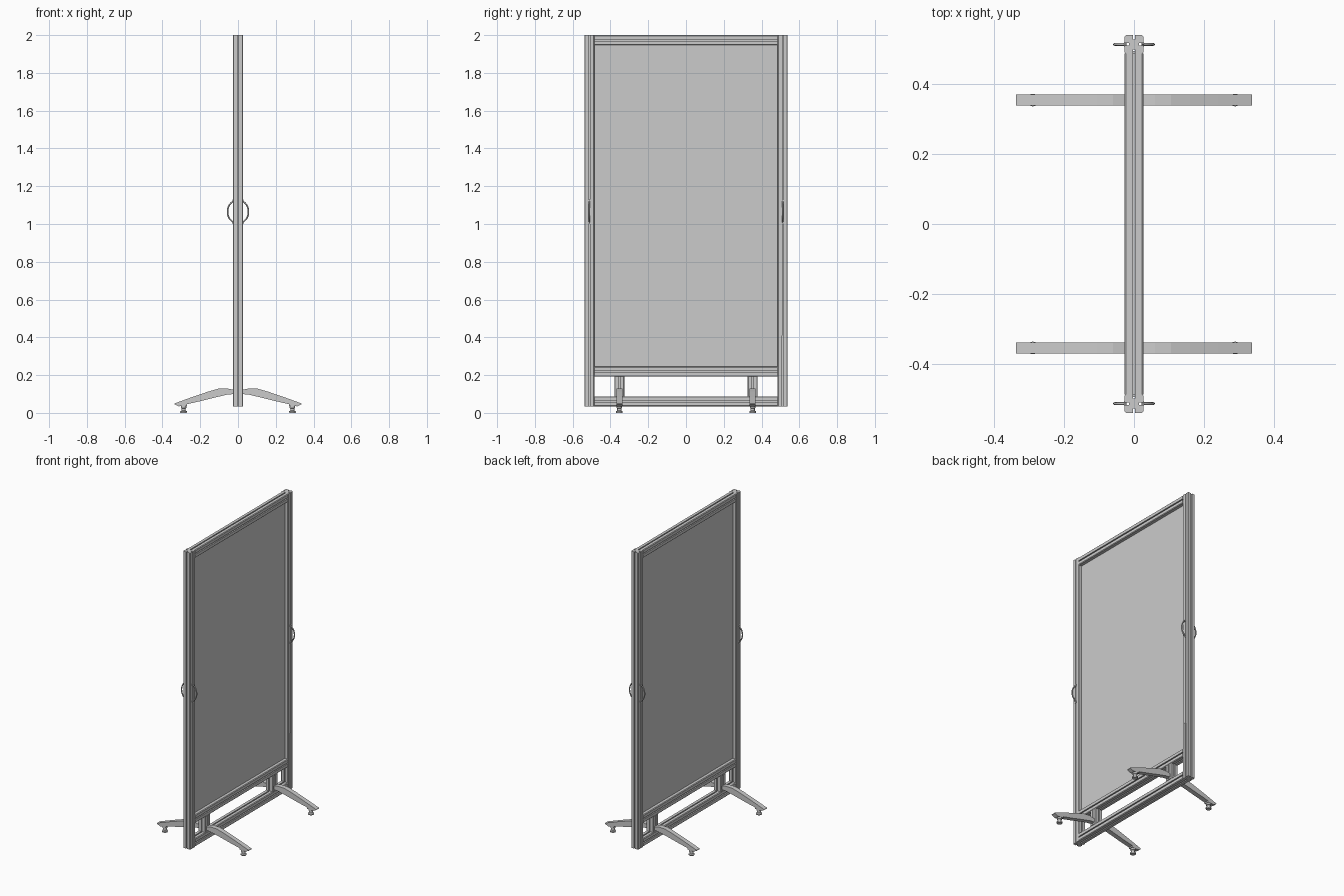
import bpy, bmesh, math
from mathutils import Vector

if "Cube" in bpy.data.objects:
    bpy.data.objects.remove(bpy.data.objects["Cube"])

H = 0.0265          # half width of the square frame profile
UY = 0.5115         # y of the upright centres
POST_Y = 0.353      # y of the short posts and legs


def make_object(name, bm):
    bmesh.ops.recalc_face_normals(bm, faces=bm.faces)
    mesh = bpy.data.meshes.new(name)
    bm.to_mesh(mesh)
    bm.free()
    ob = bpy.data.objects.new(name, mesh)
    bpy.context.collection.objects.link(ob)
    return ob


def prism(name, pts, start, u, v, vec):
    """Extrude a 2D outline (in the u, v axes) from start along vec."""
    start, u, v, vec = map(Vector, (start, u, v, vec))
    bm = bmesh.new()
    a = [bm.verts.new(start + u * p + v * q) for p, q in pts]
    b = [bm.verts.new(w.co + vec) for w in a]
    bm.faces.new(a)
    bm.faces.new(b)
    n = len(a)
    for i in range(n):
        bm.faces.new((a[i], a[(i + 1) % n], b[(i + 1) % n], b[i]))
    return make_object(name, bm)


def box(name, centre, size):
    sx, sy, sz = (s / 2 for s in size)
    outline = [(-sx, -sy), (sx, -sy), (sx, sy), (-sx, sy)]
    base = Vector(centre) - Vector((0, 0, sz))
    return prism(name, outline, base, (1, 0, 0), (0, 1, 0), (0, 0, 2 * sz))


def lathe(name, profile, centre, segments=20):
    ring = [(math.cos(2 * math.pi * i / segments), math.sin(2 * math.pi * i / segments))
            for i in range(segments)]
    bm = bmesh.new()
    loops = [[bm.verts.new((centre[0] + r * c, centre[1] + r * s, z)) for c, s in ring]
             for r, z in profile]
    bm.faces.new(loops[0])
    bm.faces.new(loops[-1])
    for lo, hi in zip(loops, loops[1:]):
        for i in range(segments):
            j = (i + 1) % segments
            bm.faces.new((lo[i], lo[j], hi[j], hi[i]))
    ob = make_object(name, bm)
    for o in bpy.context.selected_objects:
        o.select_set(False)
    bpy.context.view_layer.objects.active = ob
    ob.select_set(True)
    bpy.ops.object.shade_smooth_by_angle()
    return ob


# Slotted square section: a quarter outline turned four times
C, S, D = 0.004, 0.0035, 0.012
quarter = [(-H + C, -H), (-S, -H), (-S, -H + D), (S, -H + D), (S, -H), (H - C, -H)]
section = []
for k in range(4):
    c, s = [(1, 0), (0, 1), (-1, 0), (0, -1)][k]
    section += [(x * c - y * s, x * s + y * c) for x, y in quarter]

X, Y, Z = (1, 0, 0), (0, 1, 0), (0, 0, 1)
inner = UY - H

# Horizontal rails
for name, z in (("top_rail", 2 - H), ("middle_rail", 0.218), ("bottom_rail", 0.035 + H)):
    prism(name, section, (0, -inner, z), X, Z, (0, 2 * inner, 0))

# Panel held in the slots
box("panel", (0, 0, 1.096), (0.006, 2 * inner + 0.016, 1.72))

# Cover strip in one upright slot
box("slot_strip", (H - 0.001, UY - 0.003, 1.205), (0.004, 0.007, 1.588))

# Leg side outline, levelling foot profile
leg = [(0.022, 0.100), (0.022, 0.122), (0.06, 0.130), (0.105, 0.128), (0.16, 0.112),
       (0.24, 0.085), (0.336, 0.050), (0.336, 0.046), (0.314, 0.035), (0.27, 0.037),
       (0.27, 0.046), (0.20, 0.062), (0.12, 0.082), (0.06, 0.096)]
foot = [(0.016, 0), (0.018, 0.003), (0.018, 0.008), (0.011, 0.012), (0.011, 0.024),
        (0.015, 0.026), (0.015, 0.040)]

for sy, end in ((-1, "left"), (1, "right")):
    # Upright and short post
    prism(f"{end}_upright", section, (0, sy * UY, 0.035), X, Y, (0, 0, 1.965))
    prism(f"{end}_post", section, (0, sy * POST_Y, 0.087), X, Y, (0, 0, 0.105))
    for sx, side in ((-1, "back"), (1, "front")):
        tag = f"{end}_{side}"
        # Arched leg and its foot
        prism(f"{tag}_leg", leg, (0, sy * POST_Y - 0.0155, 0), (sx, 0, 0), Z, (0, 0.031, 0))
        lathe(f"{tag}_foot", foot, (sx * 0.288, sy * POST_Y))
        # Bowed handle
        curve = bpy.data.curves.new(f"{tag}_handle_path", "CURVE")
        curve.dimensions = "3D"
        curve.bevel_depth = 0.004
        curve.bevel_resolution = 2
        curve.use_fill_caps = True
        sp = curve.splines.new("POLY")
        n = 20
        sp.points.add(n)
        for i in range(n + 1):
            t = math.radians(-66 + 132 * i / n)
            sp.points[i].co = (sx * 0.0555 * math.cos(t), sy * UY,
                               1.065 + 0.062 * math.sin(t), 1)
        tmp = bpy.data.objects.new("handle_tmp", curve)
        mesh = bpy.data.meshes.new_from_object(tmp)
        bpy.data.objects.remove(tmp)
        mesh.shade_smooth()
        handle = bpy.data.objects.new(f"{tag}_handle", mesh)
        bpy.context.collection.objects.link(handle)
        # Handle mounts
        for sz, pos in ((-1, "lower"), (1, "upper")):
            box(f"{tag}_{pos}_handle_mount", (sx * 0.026, sy * UY, 1.065 + sz * 0.056),
                (0.006, 0.011, 0.016))
